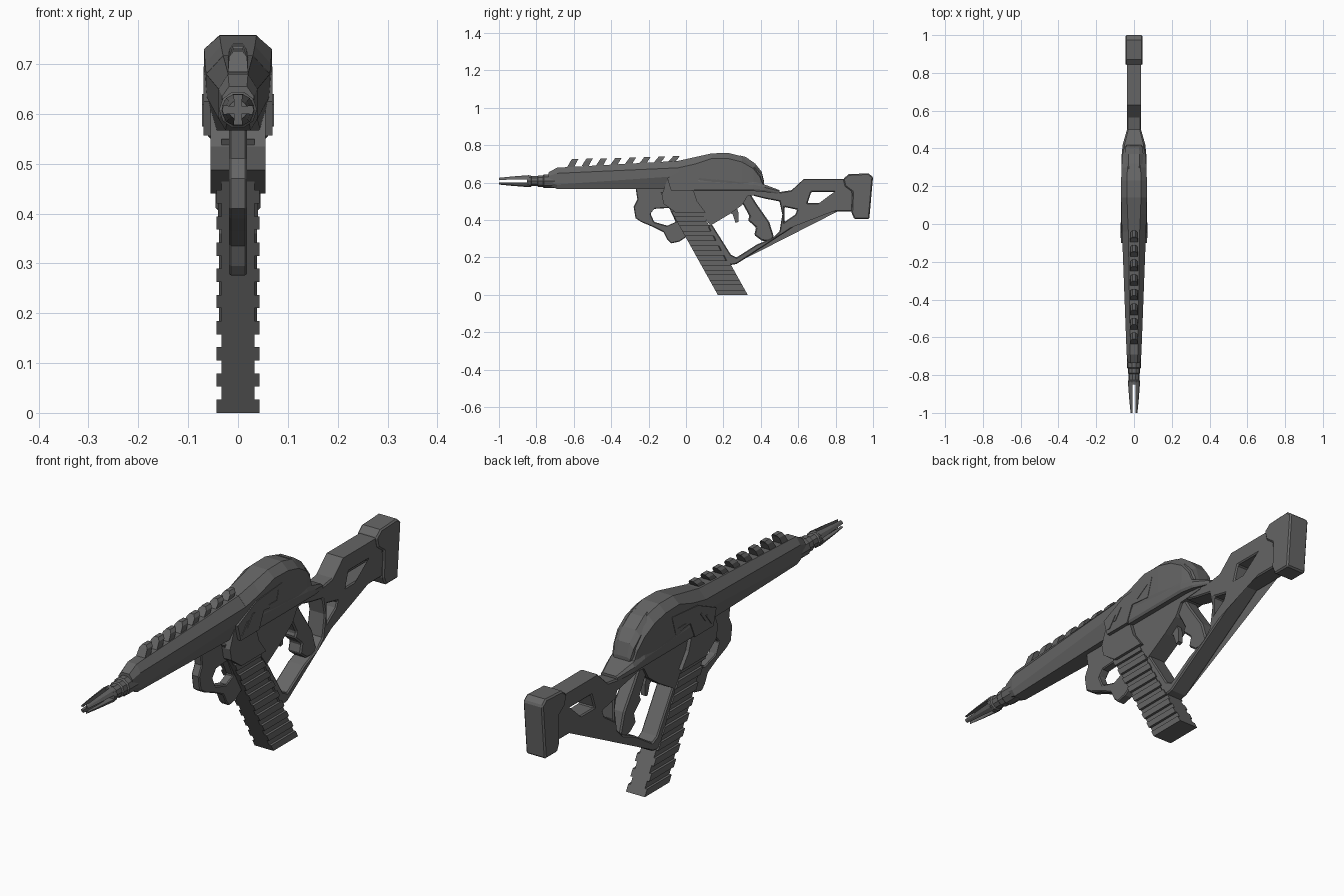
import bpy, bmesh, math

# One flat colour for everything
GREY = bpy.data.materials.new("dark_grey")
GREY.diffuse_color = (0.13, 0.13, 0.13, 1)


def finish(name, bm, bevel=0.0):
    bmesh.ops.recalc_face_normals(bm, faces=bm.faces[:])
    me = bpy.data.meshes.new(name)
    bm.to_mesh(me)
    bm.free()
    me.materials.append(GREY)
    ob = bpy.data.objects.new(name, me)
    bpy.context.collection.objects.link(ob)
    if bevel:
        mod = ob.modifiers.new("bevel", 'BEVEL')
        mod.width = bevel
        mod.segments = 1
        mod.limit_method = 'ANGLE'
        mod.angle_limit = math.radians(50)
    return ob


def prism(name, outline, half, holes=(), bevel=0.0):
    """Side profile of (y, z) points, with holes, extruded across x."""
    bm = bmesh.new()
    edges = []
    for loop in (outline, *holes):
        vs = [bm.verts.new((-half, y, z)) for y, z in loop]
        edges += [bm.edges.new((vs[i - 1], vs[i])) for i in range(len(vs))]
    bmesh.ops.triangle_fill(bm, edges=edges, use_beauty=True)
    out = bmesh.ops.extrude_face_region(bm, geom=bm.faces[:], use_keep_orig=True)
    moved = [g for g in out["geom"] if isinstance(g, bmesh.types.BMVert)]
    bmesh.ops.translate(bm, verts=moved, vec=(2 * half, 0, 0))
    bmesh.ops.dissolve_limit(bm, angle_limit=0.01, verts=bm.verts[:], edges=bm.edges[:])
    return finish(name, bm, bevel)


def loft(name, rings):
    """Skin between rings of equal point count, with capped ends."""
    bm = bmesh.new()
    rows = [[bm.verts.new(p) for p in r] for r in rings]
    n = len(rows[0])
    for a, b in zip(rows, rows[1:]):
        for i in range(n):
            bm.faces.new((a[i - 1], a[i], b[i], b[i - 1]))
    bm.faces.new(rows[0])
    bm.faces.new(rows[-1])
    return finish(name, bm)


def octo(y, top, bottom, w_top, w, w_bot, z_up, z_low):
    right = [(w_top, y, top), (w, y, z_up), (w, y, z_low), (w_bot, y, bottom)]
    return right + [(-x, yy, z) for x, yy, z in reversed(right)]


# Tapered handguard
loft("handguard", [octo(*s) for s in (
    (-.735, .655, .585, .018, .032, .022, .635, .60),
    (-.69, .68, .567, .02, .039, .025, .65, .59),
    (-.03, .717, .567, .03, .064, .045, .68, .636),
    (.02, .72, .567, .03, .064, .045, .68, .636))])

# Humped upper body
loft("upper_body", [octo(*s) for s in (
    (-.04, .717, .567, .03, .064, .045, .68, .636),
    (.05, .737, .567, .034, .066, .055, .70, .63),
    (.14, .757, .567, .037, .068, .06, .73, .62),
    (.23, .758, .567, .037, .068, .06, .728, .61),
    (.30, .74, .567, .035, .066, .06, .71, .60),
    (.36, .702, .567, .033, .062, .055, .675, .60),
    (.395, .66, .567, .03, .055, .05, .63, .59),
    (.41, .60, .567, .03, .05, .045, .59, .58))])

# Raised rear cover on the hump
loft("rear_cover", [octo(*s) for s in (
    (.29, .745, .60, .025, .045, .04, .73, .62),
    (.32, .737, .59, .03, .05, .04, .71, .61),
    (.37, .702, .59, .03, .05, .04, .68, .61),
    (.405, .658, .59, .026, .045, .04, .64, .61),
    (.418, .605, .59, .022, .038, .035, .60, .595))])

# Wide base under the hump, narrowing toward the stock
loft("receiver_base", [octo(*s) for s in (
    (.03, .63, .555, .06, .066, .06, .61, .565),
    (.36, .61, .555, .06, .066, .06, .59, .565),
    (.42, .59, .55, .05, .06, .055, .575, .56),
    (.50, .56, .54, .03, .037, .035, .555, .545))])

# Rail teeth leaning back along the handguard
for i in range(8):
    y = -.635 + i * .0772
    z = .684 + i * .0042
    h = z + .042 - i * .002
    loft(f"rail_tooth_{i + 1}", [
        [(-.02, y, z), (.02, y, z), (.02, y + .038, z), (-.02, y + .038, z)],
        [(-.018, y + .017, h - .012), (.018, y + .017, h - .012),
         (.018, y + .052, h - .012), (-.018, y + .052, h - .012)],
        [(-.009, y + .025, h), (.009, y + .025, h), (.009, y + .06, h), (-.009, y + .06, h)]])


# Muzzle collar and four prongs
def circle(y, r, n=10, cz=.608):
    return [(r * math.cos(math.tau * k / n), y, cz + r * math.sin(math.tau * k / n))
            for k in range(n)]


loft("muzzle_collar", [circle(y, r) for y, r in (
    (-.70, .038), (-.76, .038), (-.765, .033), (-.79, .033),
    (-.795, .028), (-.825, .028), (-.83, .033), (-.85, .032))])
for k, (sx, sz) in enumerate(((1, 1), (-1, 1), (-1, -1), (1, -1))):
    loft(f"muzzle_prong_{k + 1}", [
        [(sx * a, y, .608 + sz * b) for a, b in
         ((g, g), (r, g), (.74 * r, .74 * r), (g, r))]
        for y, r, g in ((-.84, .032, .008), (-.93, .025, .008), (-1.0, .018, .007))])

# Slanted magazine core with side ribs
SLANT = .557


def mag_band(name, z0, z1, half):
    return prism(name, [(.17 - SLANT * z0, z0), (.33 - SLANT * z0, z0),
                        (.33 - SLANT * z1, z1), (.17 - SLANT * z1, z1)], half)


mag_band("magazine_core", 0, .55, .033)
for i in range(9):
    mag_band(f"magazine_rib_{i + 1}", i * .0525, i * .0525 + .027, .043)

# Magazine well and outer shroud
prism("magazine_well", [(-.13, .535), (-.12, .487), (-.055, .44), (.105, .44), (.06, .50),
                        (.04, .56), (.07, .63), (.02, .67), (-.10, .615)], .055)
prism("side_shroud", [(-.10, .625), (.02, .68), (.19, .695), (.165, .615), (.07, .625),
                      (.04, .557), (-.08, .557)], .0695,
      holes=[[(.10, .635), (.165, .675), (.155, .635)]])
for s, side in ((-1, "left"), (1, "right")):
    for j in range(2):
        y, z = -.075 + j * .035, .575 + j * .02
        slat = prism(f"{side}_shroud_slat_{j + 1}",
                     [(y, z), (y + .012, z), (y + .047, z + .045), (y + .035, z + .045)], .003)
        slat.location.x = s * .069

# Open front grip
prism("front_grip", [(-.27, .575), (-.26, .51), (-.28, .47), (-.27, .41), (-.24, .39),
                     (-.18, .365), (-.12, .335), (-.10, .295), (-.08, .275), (-.035, .285),
                     (.01, .315), (.03, .38), (-.03, .47), (-.07, .52), (-.07, .575)], .018,
      holes=[[(-.19, .435), (-.17, .46), (-.09, .465), (-.055, .39), (-.10, .37),
              (-.17, .39)]], bevel=.004)

# Housing, trigger and rear grip
prism("trigger_housing", [(.02, .59), (.42, .575), (.45, .54), (.33, .53), (.30, .48),
                          (.235, .433), (.13, .37), (.05, .48)], .04)
prism("trigger", [(.22, .45), (.25, .43), (.265, .385), (.28, .39), (.28, .44), (.27, .47)], .01)
prism("rear_grip", [(.28, .56), (.28, .525), (.31, .475), (.34, .42), (.33, .40), (.375, .36),
                    (.365, .32), (.405, .29), (.45, .285), (.47, .31), (.445, .39),
                    (.375, .49), (.35, .53), (.35, .56)], .03, bevel=.006)

# Stock frame sweeping forward into the guard, and butt pad
prism("stock_frame", [(.24, .16), (.27, .165), (.70, .445), (.89, .445), (.89, .62), (.63, .62),
                      (.565, .56), (.50, .55), (.42, .56), (.37, .56), (.36, .53), (.42, .515),
                      (.50, .50), (.515, .43), (.50, .34), (.465, .305), (.38, .27), (.27, .20),
                      (.24, .215), (.13, .39), (.12, .36), (.215, .18)], .038,
      holes=[[(.67, .55), (.85, .55), (.88, .49), (.65, .49)],
             [(.527, .47), (.595, .455), (.585, .43), (.527, .39)]], bevel=.005)
prism("butt_pad", [(.84, .62), (.87, .645), (.975, .65), (1.0, .63), (.98, .405), (.90, .405),
                   (.885, .44), (.89, .55), (.85, .58)], .045, bevel=.006)
